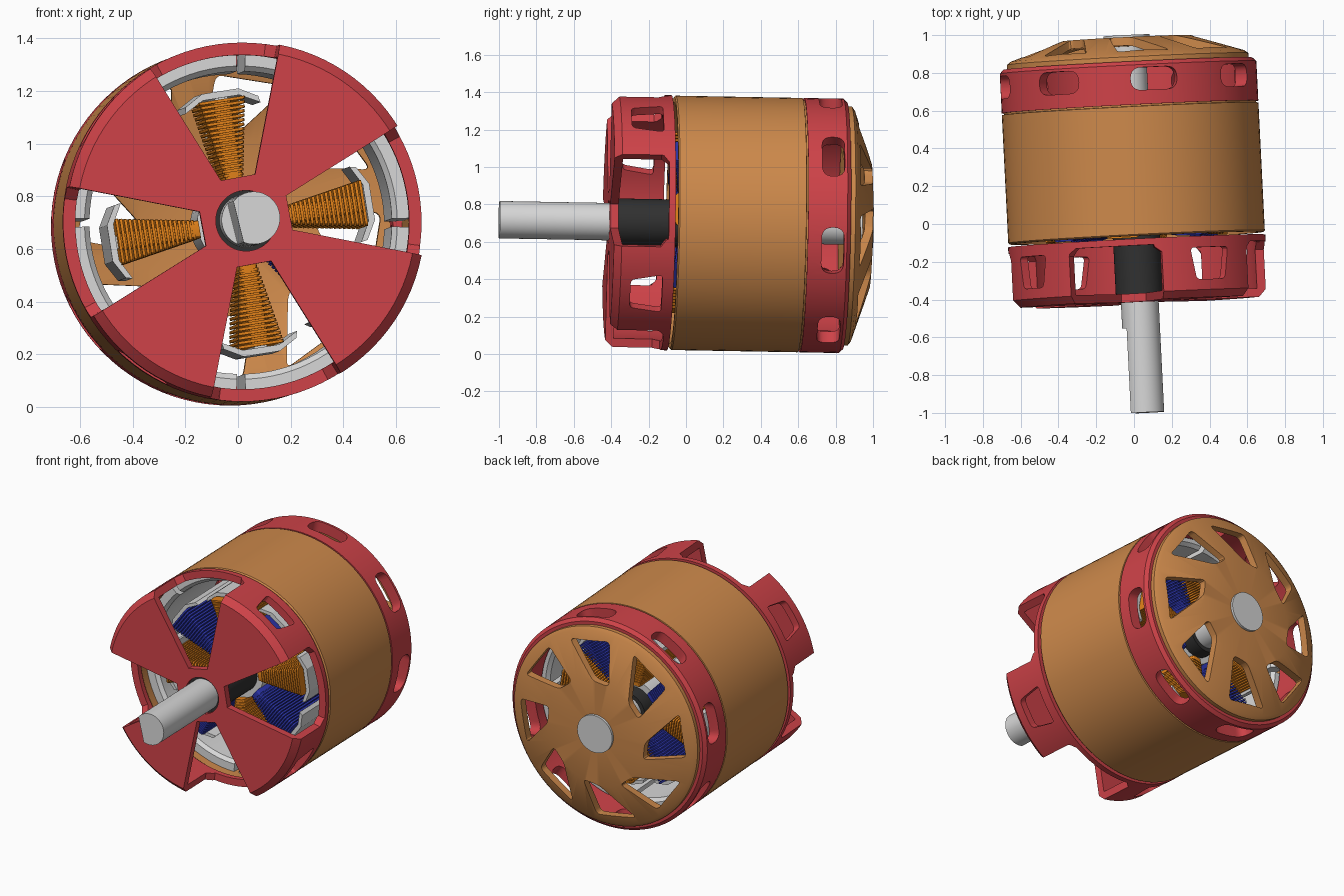
import bpy, bmesh
from math import sin, cos, radians
from mathutils import Vector, Matrix

if "Cube" in bpy.data.objects:
    bpy.data.objects.remove(bpy.data.objects["Cube"])

# The whole motor leans slightly off the y axis
TILT = (Matrix.Translation((0.01, 0, 0.70)) @ Matrix.Rotation(0.05, 4, 'Z')
        @ Matrix.Rotation(-0.018, 4, 'X'))
SEG = 96


def material(name, *rgb):
    m = bpy.data.materials.new(name)
    m.use_nodes = True
    m.diffuse_color = (*rgb, 1)
    m.node_tree.nodes["Principled BSDF"].inputs["Base Color"].default_value = (*rgb, 1)
    return m


red = material("anodised red", 0.62, 0.055, 0.065)
bronze = material("bronze", 0.61, 0.25, 0.07)
copper = material("copper winding", 0.75, 0.22, 0.01)
blue = material("blue winding", 0.025, 0.035, 0.40)
steel = material("pale steel", 0.68, 0.68, 0.68)
black = material("black", 0.03, 0.03, 0.03)


def polar(r, deg, a):
    """Point at a radius, angle and position along the axis."""
    t = radians(deg)
    return Vector((r * cos(t), a, r * sin(t)))


def side(deg, r, u, a):
    """Point on a plane facing outward, u being the tangent offset."""
    return polar(r, deg, a) + polar(u, deg + 90, 0)


def rounded(pts, rad, n=4):
    """2D polygon with its corners rounded."""
    pts = [Vector(p) for p in pts]
    out = []
    for i, p in enumerate(pts):
        s = p + (pts[i - 1] - p).normalized() * rad
        e = p + (pts[(i + 1) % len(pts)] - p).normalized() * rad
        for k in range(n + 1):
            f = k / n
            out.append(s * (1 - f) ** 2 + p * 2 * f * (1 - f) + e * f * f)
    return out


def rect(w, a0, a1):
    return [(-w, a0), (w, a0), (w, a1), (-w, a1)]


def loft(bm, rings, loop=False):
    """Skin a row of rings, capped unless it closes on itself."""
    vs = [[bm.verts.new(p) for p in ring] for ring in rings]
    n = len(vs[0])
    for i in range(len(vs) if loop else len(vs) - 1):
        a, b = vs[i], vs[(i + 1) % len(vs)]
        for j in range(n):
            k = (j + 1) % n
            bm.faces.new((a[j], a[k], b[k], b[j]))
    if not loop:
        bm.faces.new(vs[0])
        bm.faces.new(vs[-1])


def revolve(bm, profile, t0=0, t1=360):
    full = t1 - t0 == 360
    n = SEG if full else 12
    angles = [t0 + (t1 - t0) * i / n for i in range(n if full else n + 1)]
    loft(bm, [[polar(r, t, a) for r, a in profile] for t in angles], full)


def cylinder(bm, r, a0, a1):
    loft(bm, [[polar(r, 360 * i / 48, a) for i in range(48)] for a in (a0, a1)])


def finish(name, bm, mat):
    bmesh.ops.recalc_face_normals(bm, faces=bm.faces)
    me = bpy.data.meshes.new(name)
    bm.to_mesh(me)
    bm.free()
    me.materials.append(mat)
    ob = bpy.data.objects.new(name, me)
    bpy.context.collection.objects.link(ob)
    ob.matrix_world = TILT
    return ob


def cut(ob, bm, mat):
    """Subtract the cutter solids from the object."""
    cutter = finish("cutter", bm, mat)
    cutter.hide_render = True
    mod = ob.modifiers.new("cut", 'BOOLEAN')
    mod.operation, mod.solver, mod.object = 'DIFFERENCE', 'EXACT', cutter
    bpy.context.view_layer.update()
    dg = bpy.context.evaluated_depsgraph_get()
    me = bpy.data.meshes.new_from_object(ob.evaluated_get(dg))
    ob.modifiers.clear()
    ob.data = me
    bpy.data.objects.remove(cutter)


# Front mount: a cup with four open sectors, leaving four windowed blades
bm = bmesh.new()
revolve(bm, [(0.115, -0.415), (0.645, -0.415), (0.682, -0.375), (0.682, -0.09),
             (0.635, -0.09), (0.635, -0.37), (0.115, -0.37)])
mount = finish("front_mount", bm, red)
bm = bmesh.new()
for q in range(4):
    mid = 10.5 + 90 * q
    rings = []
    for a, half in ((-0.5, 21.5), (-0.165, 21.5), (-0.125, 18)):
        rings.append([polar(0.18, mid - half, a), polar(0.9, mid - half, a),
                      polar(0.9, mid + half, a), polar(0.18, mid + half, a)])
    loft(bm, rings)
    shape = rounded([(-0.12, -0.15), (0.12, -0.15), (0.09, -0.32), (-0.09, -0.32)], 0.025)
    loft(bm, [[side(mid + 45, r, u, a) for u, a in shape] for r in (0.55, 0.8)])
cut(mount, bm, red)

# Rotor can
bm = bmesh.new()
revolve(bm, [(0.672, -0.075), (0.68, -0.067), (0.68, 0.61), (0.668, 0.612),
             (0.668, 0.63), (0.645, 0.63), (0.645, -0.075)])
finish("rotor_can", bm, bronze)

# Rear ring with eight rounded slots
bm = bmesh.new()
revolve(bm, [(0.68, 0.62), (0.68, 0.83), (0.66, 0.85), (0.61, 0.85), (0.61, 0.62)])
ring = finish("rear_ring", bm, red)
bm = bmesh.new()
for i in range(8):
    shape = rounded(rect(0.125, 0.695, 0.815), 0.058, 6)
    loft(bm, [[side(45 * i - 11.5, r, u, a) for u, a in shape] for r in (0.5, 0.8)])
cut(ring, bm, red)

# Rear cap: shallow cone with eight swept openings
bm = bmesh.new()
revolve(bm, [(0.09, 0.985), (0.34, 0.985), (0.62, 0.89), (0.64, 0.875), (0.64, 0.845),
             (0.60, 0.845), (0.34, 0.94), (0.09, 0.94)])
cap = finish("rear_cap", bm, bronze)
bm = bmesh.new()
for i in range(8):
    corners = [polar(r, t + 45 * i, 0).xz
               for r, t in ((0.58, 67), (0.58, 95), (0.34, 106), (0.34, 87))]
    shape = rounded(corners, 0.03)
    loft(bm, [[(x, a, z) for x, z in shape] for a in (0.7, 1.1)])
cut(cap, bm, bronze)

# Shaft with a flat on its front half, and the rear end disc
bm = bmesh.new()
cylinder(bm, 0.1, -0.55, 0.97)
cylinder(bm, 0.122, 0.95, 1.0)
flat = [(max(0.1 * cos(radians(t)), -0.06), 0.1 * sin(radians(t)))
        for t in range(0, 360, 6)]
loft(bm, [[side(14, u, v, a) for u, v in flat] for a in (-1.0, -0.54)])
finish("shaft", bm, steel)

# Bearing tube
bm = bmesh.new()
cylinder(bm, 0.125, -0.395, 0.64)
finish("bearing_tube", bm, black)

# Magnets lining the can
bm = bmesh.new()
for i in range(8):
    revolve(bm, [(0.575, 0.0), (0.595, -0.02), (0.645, -0.02), (0.645, 0.6),
                 (0.595, 0.6), (0.575, 0.58)], 45 * i + 1.5, 45 * i + 43.5)
finish("magnets", bm, steel)

# Stator core: hub, eight teeth and their bent shoes
bm = bmesh.new()
cylinder(bm, 0.165, 0.0, 0.55)
shoe = [(-0.145, 0.44), (-0.07, 0.48), (0.07, 0.48), (0.145, 0.44),
        (0.14, 0.465), (0.07, 0.505), (-0.07, 0.505), (-0.14, 0.465)]
for i in range(8):
    t = 9 + 45 * i
    loft(bm, [[side(t, r, u, a) for u, a in rect(0.025, 0.0, 0.55)] for r in (0.12, 0.49)])
    loft(bm, [[side(t, r, u, a) for u, r in shoe] for a in (-0.03, 0.58)])
finish("stator_core", bm, steel)

# Windings: tapered stacks of wire turns, alternating in colour
TURNS = 18
for i in range(8):
    bm = bmesh.new()
    for k in range(TURNS):
        f = k / (TURNS - 1)
        r = 0.178 + 0.285 * f
        w = 0.038 + 0.05 * f
        shape = rounded(rect(w, -0.05 - 0.03 * f, 0.6 + 0.03 * f), 0.02, 3)
        loft(bm, [[side(9 + 45 * i, q, u, a) for u, a in shape] for q in (r, r + 0.011)])
    core = rounded(rect(0.034, -0.045, 0.595), 0.02, 3)
    loft(bm, [[side(9 + 45 * i, r, u, a) for u, a in core] for r in (0.16, 0.47)])
    finish("winding_%d" % (i + 1), bm, blue if i % 2 else copper)

# Smooth the round surfaces and keep the edges crisp
bpy.ops.object.select_all(action='DESELECT')
for ob in bpy.context.scene.objects:
    if ob.type == 'MESH':
        ob.select_set(True)
        bpy.context.view_layer.objects.active = ob
bpy.ops.object.shade_smooth_by_angle(angle=radians(25))
